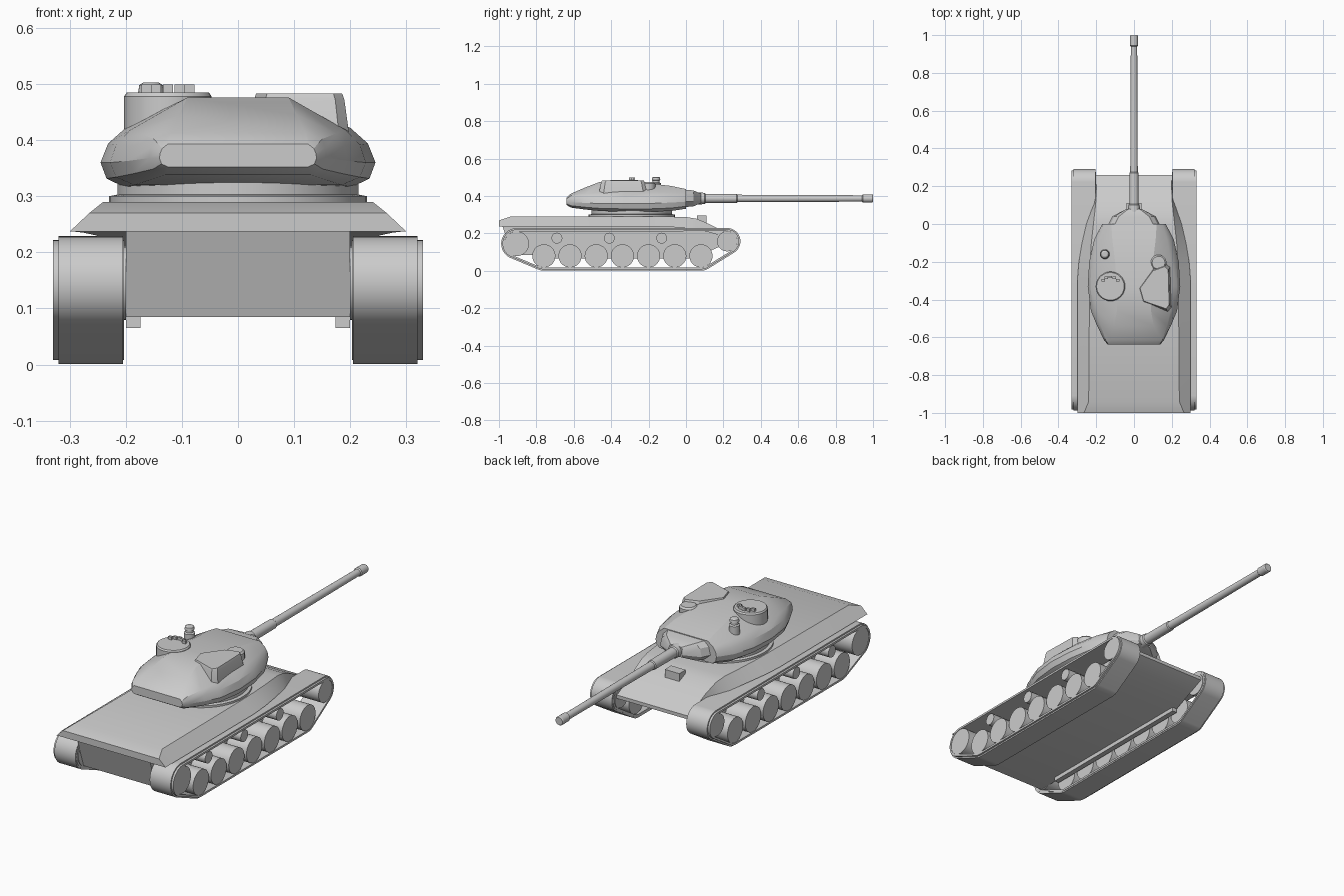
import bpy, bmesh
from math import sin, cos, pi, radians

if "Cube" in bpy.data.objects:
    bpy.data.objects.remove(bpy.data.objects["Cube"])


def finish(name, bm, angle=30):
    bmesh.ops.recalc_face_normals(bm, faces=bm.faces)
    mesh = bpy.data.meshes.new(name)
    bm.to_mesh(mesh)
    bm.free()
    for p in mesh.polygons:
        p.use_smooth = True
    mesh.set_sharp_from_angle(angle=radians(angle))
    ob = bpy.data.objects.new(name, mesh)
    bpy.context.collection.objects.link(ob)
    return ob


def loft(name, rings, angle=30, caps=True, loop=False):
    """Skin a list of equally long closed rings."""
    bm = bmesh.new()
    vs = [[bm.verts.new(p) for p in r] for r in rings]
    n = len(vs[0])
    pairs = list(zip(vs, vs[1:]))
    if loop:
        pairs.append((vs[-1], vs[0]))
    for a, b in pairs:
        for i in range(n):
            j = (i + 1) % n
            bm.faces.new((a[i], a[j], b[j], b[i]))
    if caps and not loop:
        bm.faces.new(vs[0])
        bm.faces.new(vs[-1])
    bmesh.ops.remove_doubles(bm, verts=bm.verts, dist=1e-5)
    return finish(name, bm, angle)


def lathe(name, centre, axis, profile, sides=28):
    """Round part: profile is (position along axis, radius)."""
    cx, cy, cz = centre
    rings = []
    for t, r in profile:
        ring = []
        for i in range(sides):
            a = 2 * pi * i / sides
            u, v = r * cos(a), r * sin(a)
            ring.append({'x': (cx + t, cy + u, cz + v),
                         'y': (cx + u, cy + t, cz + v),
                         'z': (cx + u, cy + v, cz + t)}[axis])
        rings.append(ring)
    return loft(name, rings)


def mirrored(half, y):
    """Closed section at y from its right half, bottom to top."""
    return [(x, y, z) for x, z in half] + [(-x, y, z) for x, z in reversed(half)]


def box(name, x0, x1, y0, y1, z0, z1):
    return loft(name, [[(x0, y0, z), (x1, y0, z), (x1, y1, z), (x0, y1, z)] for z in (z0, z1)])


# Lower hull: side profile extruded across the width
side = [(-0.985, 0.25), (-0.93, 0.085), (0.08, 0.085), (0.26, 0.165),
        (0.26, 0.18), (0.13, 0.235), (0.0, 0.25)]
loft("lower_hull", [[(x, y, z) for y, z in side] for x in (-0.2, 0.2)])

# Upper hull: y, lower half width, lower z, deck half width, deck z
deck = [(-1.0, .300, .237, .265, .270), (-.94, .300, .237, .240, .290),
        (-.30, .300, .237, .235, .290), (-.20, .292, .237, .232, .290),
        (-.10, .275, .235, .226, .290), (0.0, .252, .230, .215, .288),
        (.06, .234, .222, .208, .278), (.13, .212, .205, .201, .247),
        (.26, .200, .165, .198, .182)]
loft("upper_hull", [mirrored([(wl, zl), (wt, zt)], y) for y, wl, zl, wt, zt in deck], 25)

# Vision block on the glacis
box("driver_hatch", -0.04, 0.04, 0.06, 0.11, 0.24, 0.295)

# Running gear
wheels = [(-0.76 + 0.14 * i, 0.08, 0.062) for i in range(7)]
sprocket, idler = (-0.905, 0.145, 0.066), (0.22, 0.158, 0.054)
envelope = [wheels[0], wheels[-1], sprocket, idler]


def belt(offset, x):
    """Taut loop around the end wheels, found by support direction."""
    ring = []
    for i in range(72):
        a = 2 * pi * (i + 0.5) / 72
        y, z, r = max(envelope, key=lambda c: c[0] * cos(a) + c[1] * sin(a) + c[2])
        ring.append((x, y + (r + offset) * cos(a), z + (r + offset) * sin(a)))
    return ring


for s, tag in ((1, "right"), (-1, "left")):
    for part, off0, off1, x0, x1 in (("track", 0.004, 0.017, 0.205, 0.32),
                                     ("track_inner_band", 0.0, 0.010, 0.203, 0.33)):
        loft(f"{tag}_{part}", [belt(off0, s * x0), belt(off1, s * x0),
                               belt(off1, s * x1), belt(off0, s * x1)], loop=True)
    for i, (y, z, r) in enumerate(wheels):
        lathe(f"{tag}_road_wheel_{i}", (0, y, z), 'x', [(s * .215, r), (s * .328, r)])
    for part, (y, z, r) in (("sprocket", sprocket), ("idler", idler)):
        lathe(f"{tag}_{part}", (0, y, z), 'x', [(s * .2, r), (s * .328, r)])
    for i, y in enumerate((-0.69, -0.41, -0.13)):
        lathe(f"{tag}_return_roller_{i}", (0, y, 0.175), 'x',
              [(s * .2, .029), (s * .322, .029)], 20)
    box(f"{tag}_suspension_rail", s * .174, s * .2, -0.8, 0.08, 0.065, 0.09)

# Turret ring
lathe("turret_ring", (0, -0.29, 0), 'z',
      [(.28, .23), (.300, .23), (.303, .215), (.325, .215)], 48)

# Turret: y, half widths (bottom, bulge, shoulder, roof), heights of the same
stations = [(-.638, .125, .140, .135, .125, .352, .368, .385, .393),
            (-.615, .130, .158, .150, .120, .338, .368, .402, .413),
            (-.54, .160, .195, .175, .105, .328, .363, .412, .445),
            (-.46, .185, .228, .192, .090, .320, .360, .418, .476),
            (-.33, .202, .245, .200, .090, .316, .360, .422, .476),
            (-.20, .200, .237, .195, .100, .316, .360, .422, .468),
            (-.08, .180, .210, .175, .115, .320, .365, .420, .454),
            (0.0, .145, .168, .150, .120, .332, .370, .414, .437)]


def turret_section(y, wb, wm, ws, wr, zb, zm, zs, zr):
    return mirrored([(wb, zb), (wb + .75 * (wm - wb), zb + .35 * (zm - zb)), (wm, zm),
                     (wm + .3 * (ws - wm), zm + .55 * (zs - zm)), (ws, zs), (wr, zr)], y)


loft("turret", [turret_section(*s) for s in stations], 26)

# Mantlet
loft("mantlet", [mirrored(h, y) for y, h in (
    (-.02, [(.11, .340), (.145, .37), (.135, .41), (.11, .435)]),
    (.04, [(.085, .345), (.115, .37), (.105, .41), (.08, .430)]),
    (.08, [(.030, .362), (.040, .375), (.040, .40), (.03, .412)]))], 25)

# Gun barrel with sleeve and muzzle
lathe("gun_barrel", (0, 0, 0.387), 'y',
      [(.04, .034), (.10, .030), (.105, .025), (.27, .024), (.275, .020), (.60, .0185),
       (.94, .017), (.945, .022), (.995, .022), (1.0, .019)], 24)

# Commander's cupola with periscopes
lathe("cupola", (-0.125, -0.33, 0), 'z', [(.42, .078), (.478, .078), (.485, .073)], 32)
for i in range(5):
    a = radians(40 + 25 * i)
    x, y = -0.125 + 0.05 * cos(a), -0.33 + 0.05 * sin(a)
    box(f"cupola_periscope_{i}", x - .009, x + .009, y - .006, y + .006, .48, .499)

# Roof sight
lathe("roof_sight", (-0.155, -0.16, 0), 'z',
      [(.42, .026), (.468, .026), (.472, .018), (.483, .018), (.485, .023), (.498, .021), (.503, .013)], 16)

# Raised loader's housing on the right of the roof
plan = [(.03, -.34), (.10, -.245), (.165, -.222), (.183, -.24), (.188, -.43), (.172, -.452), (.05, -.41)]
loft("loader_housing", [[(.11 + (x - .11) * k, -.34 + (y + .34) * k, z) for x, y in plan]
                        for z, k in ((.41, 1.13), (.472, 1.02), (.483, .97))])
lathe("loader_periscope", (0.13, -0.205, 0), 'z', [(.42, .042), (.466, .042), (.474, .034)], 20)
